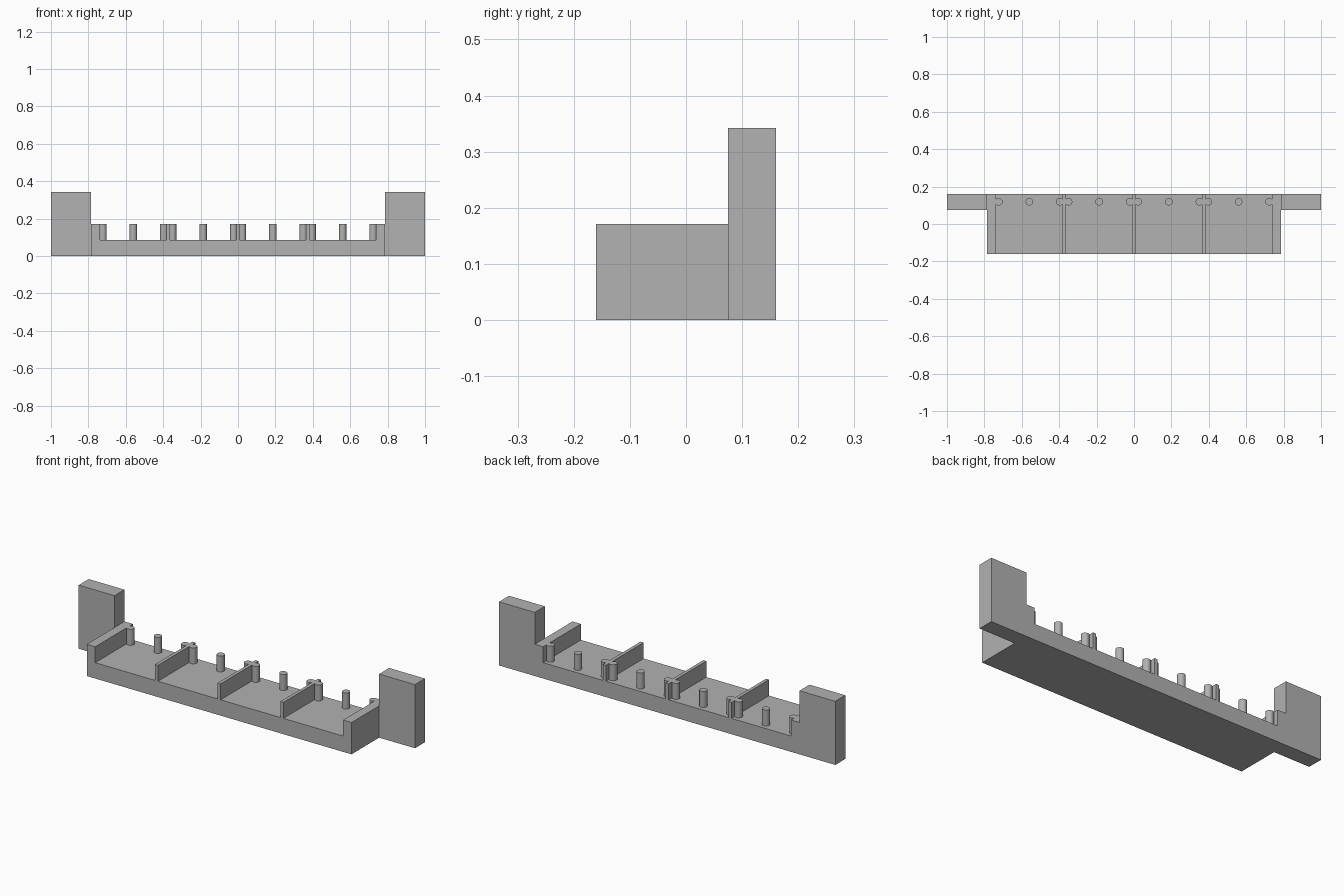
import bpy, bmesh
from mathutils import Matrix, Vector

cube = bpy.data.objects.get("Cube")
if cube:
    bpy.data.objects.remove(cube, do_unlink=True)

# Single plain grey material
GREY = (0.445, 0.445, 0.445, 1)
grey = bpy.data.materials.new("plain grey")
grey.use_nodes = True
grey.diffuse_color = GREY
grey.node_tree.nodes["Principled BSDF"].inputs["Base Color"].default_value = GREY

# Main dimensions
HALF, DEPTH = 0.787, 0.16        # tray half length and half depth
FLOOR, TOP = 0.085, 0.171        # floor height, wall and pin height
INNER = 0.737                    # inner face of the end walls
THIN = 0.009                     # half thickness of a divider
PITCH = 0.373                    # spacing of the dividers
EAR_FRONT, EAR_TOP = 0.075, 0.342
PIN_Y, PIN_R, PIN_GAP = 0.119, 0.02, 0.0235


def finish(bm, name):
    bmesh.ops.recalc_face_normals(bm, faces=bm.faces)
    mesh = bpy.data.meshes.new(name)
    bm.to_mesh(mesh)
    bm.free()
    mesh.materials.append(grey)
    obj = bpy.data.objects.new(name, mesh)
    bpy.context.collection.objects.link(obj)
    return obj


def box(name, low, high):
    bm = bmesh.new()
    low, high = Vector(low), Vector(high)
    size = high - low
    bmesh.ops.create_cube(bm, size=1, matrix=Matrix.Translation((low + high) / 2)
                          @ Matrix.Diagonal((*size, 1)))
    return finish(bm, name)


def pin(name, x):
    bm = bmesh.new()
    bottom = FLOOR - 0.01
    bmesh.ops.create_cone(bm, cap_ends=True, segments=32, radius1=PIN_R, radius2=PIN_R,
                          depth=TOP - bottom,
                          matrix=Matrix.Translation((x, PIN_Y, (TOP + bottom) / 2)))
    obj = finish(bm, name)
    bpy.ops.object.select_all(action='DESELECT')
    obj.select_set(True)
    bpy.context.view_layer.objects.active = obj
    bpy.ops.object.shade_smooth_by_angle()


# Tray: floor, end walls and dividers as one cross-section pushed along y
profile = [(-HALF, 0), (-HALF, TOP), (-INNER, TOP), (-INNER, FLOOR)]
for i in (-1, 0, 1):
    a, b = i * PITCH - THIN, i * PITCH + THIN
    profile += [(a, FLOOR), (a, TOP), (b, TOP), (b, FLOOR)]
profile += [(INNER, FLOOR), (INNER, TOP), (HALF, TOP), (HALF, 0)]

bm = bmesh.new()
face = bm.faces.new([bm.verts.new((x, -DEPTH, z)) for x, z in profile])
extruded = bmesh.ops.extrude_face_region(bm, geom=[face])["geom"]
bmesh.ops.translate(bm, vec=(0, 2 * DEPTH, 0),
                    verts=[v for v in extruded if isinstance(v, bmesh.types.BMVert)])
finish(bm, "tray")

# Tall mounting ears at the back corners
box("left_ear", (HALF, EAR_FRONT, 0), (1, DEPTH, EAR_TOP))
box("right_ear", (-1, EAR_FRONT, 0), (-HALF, DEPTH, EAR_TOP))

# Pins: one in the middle of each bay and one against each of its side walls
for bay in range(4):
    middle = (bay - 1.5) * PITCH
    reach = PITCH / 2 - PIN_GAP
    for label, offset in (("right", -reach), ("middle", 0), ("left", reach)):
        pin(f"bay_{bay + 1}_{label}_pin", middle + offset)
